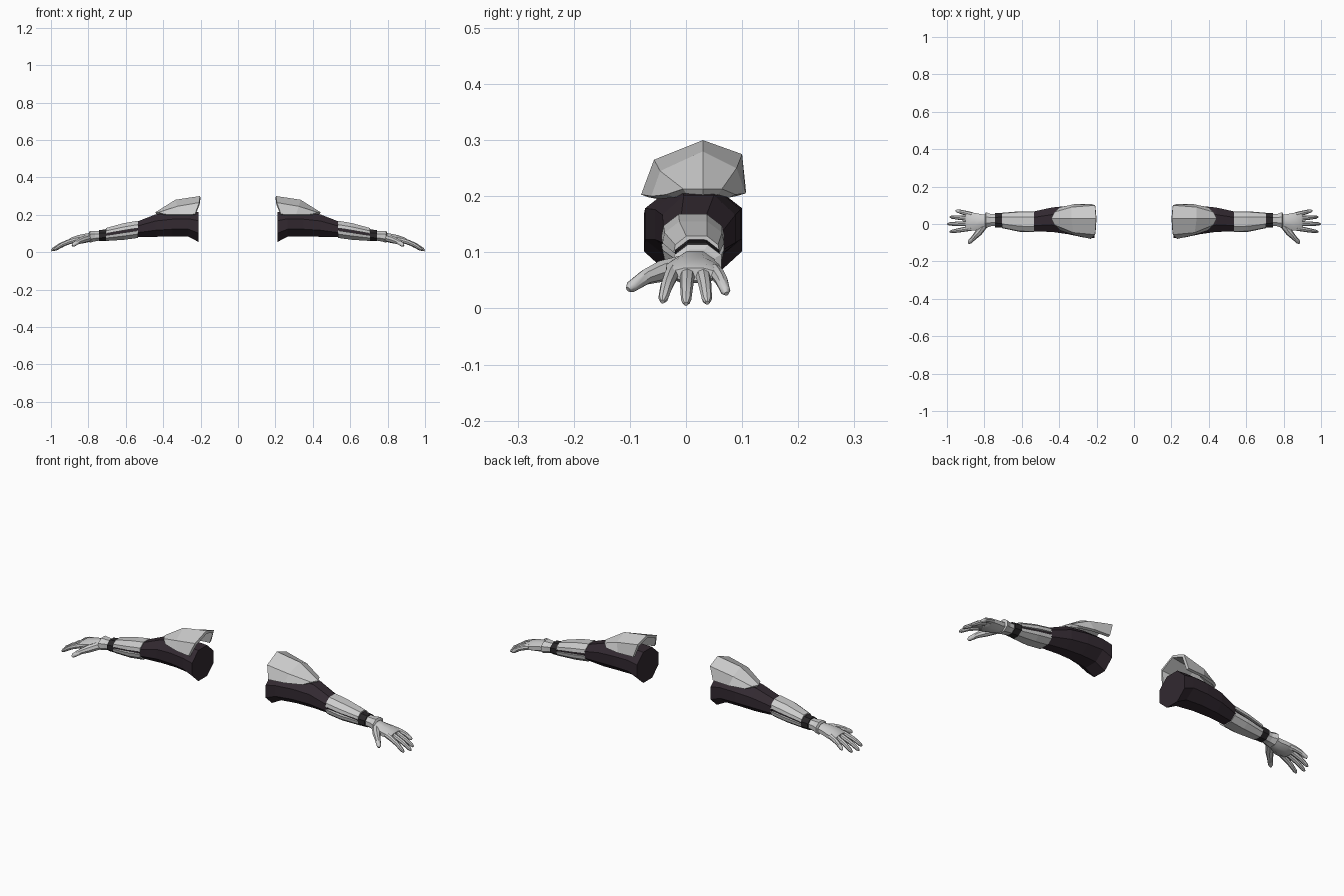
import bpy, bmesh, math
from mathutils import Vector

if "Cube" in bpy.data.objects:
    bpy.data.objects.remove(bpy.data.objects["Cube"])


def material(name, rgb):
    m = bpy.data.materials.new(name)
    m.diffuse_color = (*rgb, 1)
    m.use_nodes = True
    m.node_tree.nodes["Principled BSDF"].inputs["Base Color"].default_value = m.diffuse_color
    return m


GREY = material("light_grey", (0.60, 0.60, 0.60))
DARK = material("dark_cloth", (0.032, 0.022, 0.030))
BAND = material("band_black", (0.022, 0.020, 0.022))

OCT = [(math.cos(math.radians(22.5 + 45 * k)) / math.cos(math.pi / 8),
        math.sin(math.radians(22.5 + 45 * k)) / math.cos(math.pi / 8)) for k in range(8)]


def make(name, rows, mat, closed=True, thickness=0, smooth=False):
    """Skin a list of point rows, then mirror to the other arm."""
    bm = bmesh.new()
    grid = [[bm.verts.new(p) for p in row] for row in rows]
    n = len(rows[0])
    for a, b in zip(grid, grid[1:]):
        for j in range(n if closed else n - 1):
            k = (j + 1) % n
            bm.faces.new((a[j], b[j], b[k], a[k]))
    if closed:
        bm.faces.new(grid[0])
        bm.faces.new(grid[-1][::-1])
        bmesh.ops.recalc_face_normals(bm, faces=bm.faces)
    me = bpy.data.meshes.new(name)
    bm.to_mesh(me)
    bm.free()
    me.materials.append(mat)
    ob = bpy.data.objects.new(name, me)
    bpy.context.collection.objects.link(ob)
    if thickness:
        s = ob.modifiers.new("Thickness", 'SOLIDIFY')
        s.thickness = thickness
        s.offset = -1
    m = ob.modifiers.new("Mirror", 'MIRROR')
    m.use_mirror_merge = False
    if smooth:
        bpy.ops.object.select_all(action='DESELECT')
        ob.select_set(True)
        bpy.context.view_layer.objects.active = ob
        bpy.ops.object.shade_smooth_by_angle(angle=math.radians(40))
    return ob


def sections(specs, shape=OCT):
    """Rows from (x, y0, y1, z0, z1) bounds and a unit cross-section."""
    return [[(x, (y0 + y1) / 2 + u * (y1 - y0) / 2, (z0 + z1) / 2 + v * (z1 - z0) / 2)
             for u, v in shape] for x, y0, y1, z0, z1 in specs]


def tube(path, radii, n=8):
    """Rows of round rings following a path."""
    pts = [Vector(p) for p in path]
    rows = []
    for i, p in enumerate(pts):
        t = (pts[min(i + 1, len(pts) - 1)] - pts[max(i - 1, 0)]).normalized()
        side = t.cross(Vector((0, 0, 1))).normalized()
        up = side.cross(t)
        rows.append([p + radii[i] * (math.cos(math.tau * k / n) * side + math.sin(math.tau * k / n) * up)
                     for k in range(n)])
    return rows


# Upper arm sleeve
make("upper_arm", sections([
    (0.212, -0.075, 0.100, 0.055, 0.215),
    (0.265, -0.073, 0.100, 0.083, 0.218),
    (0.350, -0.055, 0.097, 0.085, 0.214),
    (0.440, -0.042, 0.088, 0.082, 0.202),
    (0.540, -0.040, 0.066, 0.080, 0.163)]), DARK)

# Shoulder pad: ridged shell narrowing to a blunt point
make("shoulder_pad", [
    [(.230, -.080, .203), (.208, -.057, .265), (.203, .030, .300), (.208, .100, .275), (.230, .107, .208)],
    [(.310, -.062, .200), (.325, -.046, .245), (.335, .030, .280), (.335, .090, .250), (.320, .106, .205)],
    [(.395, -.035, .203), (.425, -.005, .213), (.442, .030, .213), (.425, .064, .213), (.400, .088, .203)]],
    GREY, closed=False, thickness=0.014)

# Forearm core seen through the side slots
make("forearm_core", sections([
    (0.530, -0.033, 0.060, 0.085, 0.158),
    (0.710, -0.013, 0.051, 0.066, 0.122)]), DARK)

# Forearm plates, upper and lower halves
half = [(1, .14), (.93, .55), (.45, 1), (-.45, 1), (-.93, .55), (-1, .14)]
forearm = [(0.535, -0.044, 0.068, 0.076, 0.168),
           (0.610, -0.042, 0.068, 0.066, 0.155),
           (0.706, -0.022, 0.060, 0.060, 0.129)]
make("forearm_plate_upper", sections(forearm, half), GREY)
make("forearm_plate_lower", sections(forearm, [(u, -v) for u, v in half]), GREY)

# Wrist band
make("wrist_band", sections([
    (0.704, -0.020, 0.060, 0.060, 0.122),
    (0.742, -0.018, 0.058, 0.059, 0.118)]), BAND)

# Glove cuff
make("glove_cuff", sections([
    (0.738, -0.012, 0.052, 0.062, 0.113),
    (0.765, -0.012, 0.053, 0.058, 0.112),
    (0.792, -0.021, 0.063, 0.051, 0.114),
    (0.797, -0.012, 0.053, 0.058, 0.105)]), GREY)

# Palm
make("palm", sections([
    (0.780, -0.010, 0.050, 0.058, 0.104),
    (0.815, -0.026, 0.052, 0.050, 0.099),
    (0.855, -0.036, 0.060, 0.045, 0.091),
    (0.890, -0.034, 0.062, 0.045, 0.079),
    (0.900, -0.028, 0.055, 0.050, 0.072)]), GREY, smooth=True)

# Fingers: base y, tip x, tip y, tip z
fingers = {"index_finger": (-.022, .985, -.042, .012), "middle_finger": (.003, .998, .000, .008),
           "ring_finger": (.028, .984, .038, .010), "little_finger": (.050, .952, .072, .026)}
for name, (by, tx, ty, tz) in fingers.items():
    b, t = Vector((0.868, by, 0.066)), Vector((tx, ty, tz))
    path = []
    for f, lift in ((0, 0), (.3, .006), (.62, .008), (.92, .002), (1, 0)):
        p = b.lerp(t, f)
        p.z += lift
        path.append(p)
    make(name, tube(path, [.014, .013, .0115, .009, .004]), GREY, smooth=True)

# Thumb
make("thumb", tube([(.800, -.005, .075), (.830, -.045, .066), (.855, -.072, .056),
                    (.880, -.097, .039), (.885, -.103, .034)],
                   [.020, .019, .014, .011, .005]), GREY, smooth=True)
